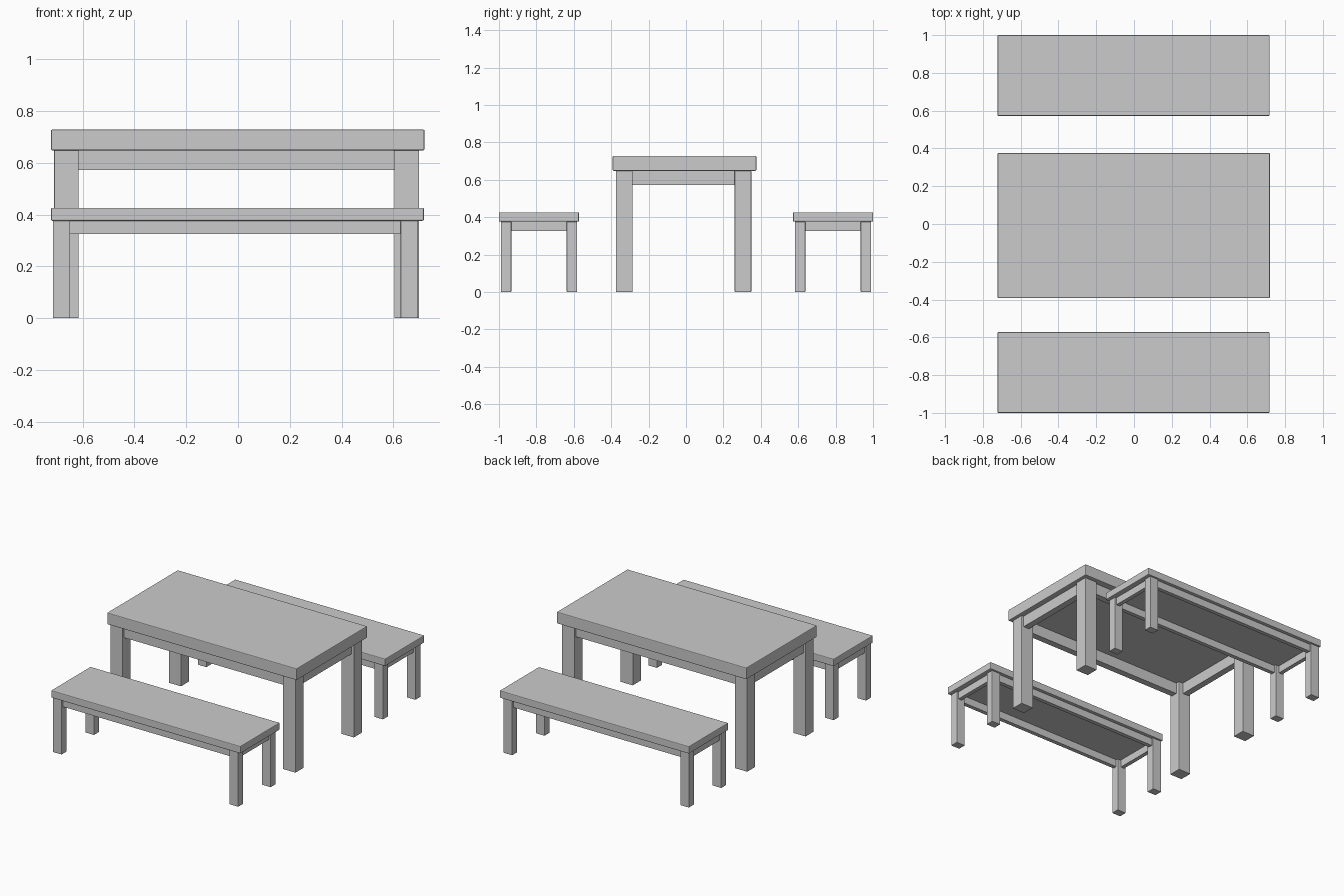
import bpy

if "Cube" in bpy.data.objects:
    bpy.data.objects.remove(bpy.data.objects["Cube"])


def box(name, x, y, z, bevel=0.0):
    """Box from (min, max) ranges on each axis."""
    bpy.ops.mesh.primitive_cube_add(
        size=1, location=[(r[0] + r[1]) / 2 for r in (x, y, z)])
    ob = bpy.context.object
    ob.name = name
    ob.scale = [r[1] - r[0] for r in (x, y, z)]
    bpy.ops.object.transform_apply(location=False, rotation=False, scale=True)
    if bevel:
        mod = ob.modifiers.new("soft_edges", 'BEVEL')
        mod.width = bevel
        mod.segments = 2
    return ob


def furniture(name, top_x, top_y, top_z, leg_x, leg_y, leg_size,
              apron_bottom, inset, thick):
    """Slab on four legs joined by a recessed apron; leg_x/leg_y are outer limits."""
    lw, ld = leg_size
    (x0, x1), (y0, y1) = leg_x, leg_y
    zb = top_z[0]
    box(name + "_top", top_x, top_y, top_z, 0.005)

    # legs
    for sx, xr in (("left", (x0, x0 + lw)), ("right", (x1 - lw, x1))):
        for sy, yr in (("front", (y0, y0 + ld)), ("back", (y1 - ld, y1))):
            box(f"{name}_{sy}_{sx}_leg", xr, yr, (0, zb), 0.003)

    # long aprons
    az = (apron_bottom, zb)
    ax = (x0 + lw, x1 - lw)
    box(name + "_front_apron", ax, (y0 + inset, y0 + inset + thick), az)
    box(name + "_back_apron", ax, (y1 - inset - thick, y1 - inset), az)

    # end aprons
    ay = (y0 + ld, y1 - ld)
    box(name + "_left_apron", (x0 + inset, x0 + inset + thick), ay, az)
    box(name + "_right_apron", (x1 - inset - thick, x1 - inset), ay, az)


# table
furniture("table", (-0.722, 0.72), (-0.392, 0.376), (0.648, 0.728),
          (-0.71, 0.699), (-0.374, 0.349), (0.095, 0.089), 0.571, 0.017, 0.045)

# benches
for name, y0, y1 in (("front_bench", -1.0, -0.572), ("back_bench", 0.572, 1.0)):
    furniture(name, (-0.722, 0.718), (y0, y1), (0.376, 0.426),
              (-0.715, 0.695), (y0 + 0.01, y1 - 0.01), (0.067, 0.056),
              0.325, 0.013, 0.028)
